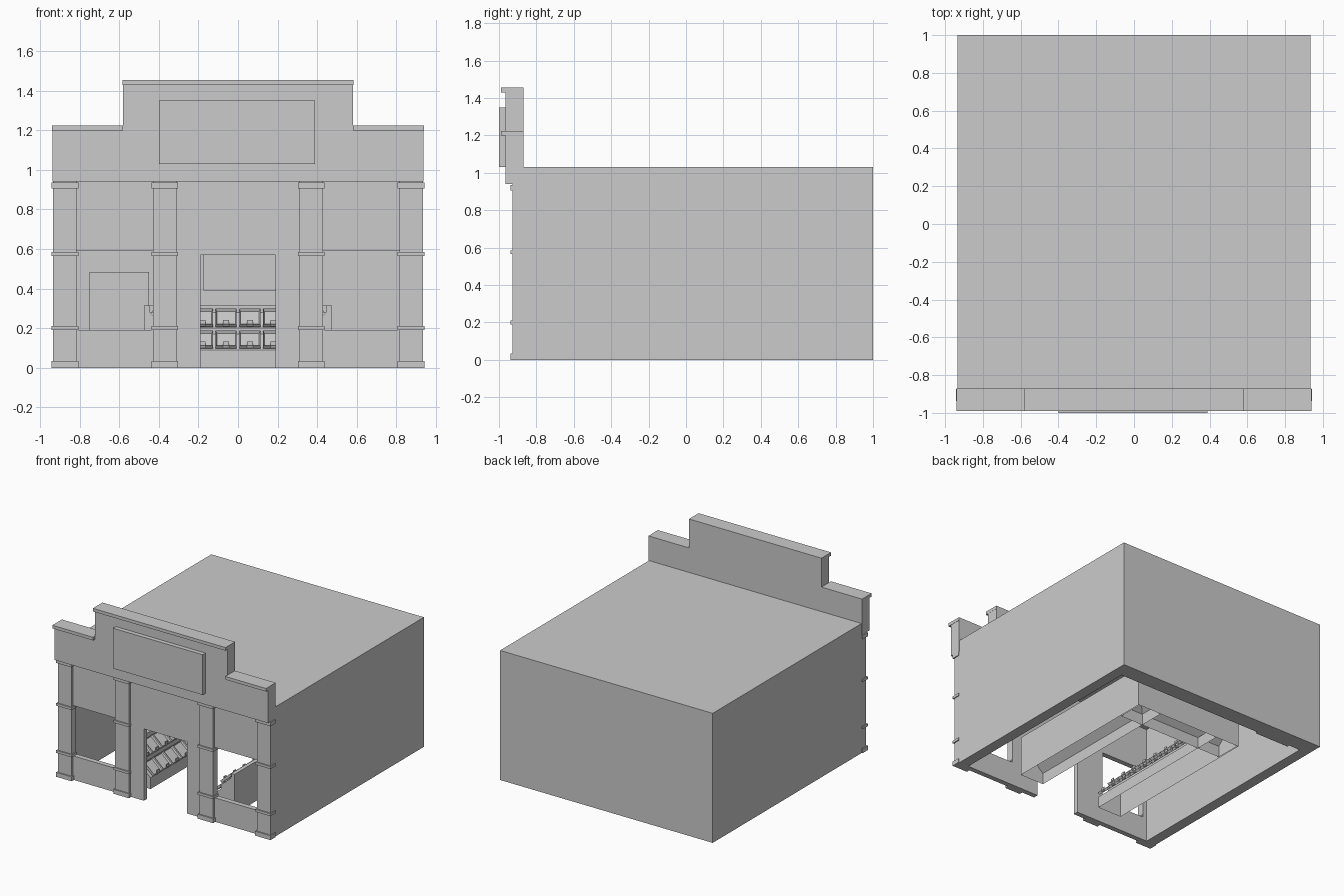
import bpy, bmesh
from math import radians, atan2
from mathutils import Matrix, Vector

if "Cube" in bpy.data.objects:
    bpy.data.objects.remove(bpy.data.objects["Cube"])


def finish(name, bm, matrix=None):
    bmesh.ops.recalc_face_normals(bm, faces=bm.faces)
    mesh = bpy.data.meshes.new(name)
    bm.to_mesh(mesh)
    bm.free()
    ob = bpy.data.objects.new(name, mesh)
    bpy.context.collection.objects.link(ob)
    if matrix is not None:
        ob.matrix_world = matrix
    return ob


def add_box(bm, x, y, z):
    size = Vector((x[1] - x[0], y[1] - y[0], z[1] - z[0]))
    mid = Vector((x[0] + x[1], y[0] + y[1], z[0] + z[1])) / 2
    m = Matrix.Translation(mid) @ Matrix.Diagonal((*size, 1))
    return bmesh.ops.create_cube(bm, size=1, matrix=m)["verts"]


def box(name, x, y, z):
    bm = bmesh.new()
    add_box(bm, x, y, z)
    return finish(name, bm)


def mirrored(x, s):
    return tuple(sorted((x[0] * s, x[1] * s)))


# Building shell: thick walls and roof, open underneath
W, IN = 0.935, 0.85
box("roof", (-W, W), (-0.87, 1), (0.94, 1.03))
box("back_wall", (-W, W), (0.87, 1), (0, 0.94))
for side, s in (("left", -1), ("right", 1)):
    box(side + "_wall", mirrored((IN, W), s), (-0.87, 0.87), (0, 0.94))

# Shopfront: sill and header of each window, jambs beside the doorway
FRONT = (-0.91, -0.87)
box("door_header", (-0.31, 0.31), FRONT, (0.57, 0.94))
for side, s in (("left", -1), ("right", 1)):
    box(side + "_door_jamb", mirrored((0.19, 0.31), s), FRONT, (0, 0.57))
    box(side + "_window_sill", mirrored((0.43, 0.815), s), FRONT, (0, 0.19))
    box(side + "_window_header", mirrored((0.43, 0.815), s), FRONT, (0.59, 0.94))

    # Pilasters with raised bands
    for part, (a, b) in (("inner", (0.31, 0.43)), ("corner", (0.815, W))):
        bm = bmesh.new()
        add_box(bm, mirrored((a, b), s), (-0.928, -0.87), (0, 0.94))
        for z in ((0, 0.035), (0.19, 0.21), (0.565, 0.585), (0.905, 0.935)):
            add_box(bm, mirrored((a - 0.008, b + 0.008), s), (-0.938, -0.873), z)
        finish(f"{side}_{part}_pilaster", bm)

# Stepped false front, coping and blank sign board
outline = [(-0.938, 0.94), (0.938, 0.94), (0.938, 1.2), (0.582, 1.2),
           (0.582, 1.43), (-0.582, 1.43), (-0.582, 1.2), (-0.938, 1.2)]
bm = bmesh.new()
face = bm.faces.new([bm.verts.new((x, -0.965, z)) for x, z in outline])
ext = bmesh.ops.extrude_face_region(bm, geom=[face])
bmesh.ops.translate(bm, vec=(0, 0.095, 0),
                    verts=[g for g in ext["geom"] if isinstance(g, bmesh.types.BMVert)])
finish("false_front", bm)
box("centre_coping", (-0.583, 0.583), (-0.99, -0.87), (1.43, 1.455))
for side, s in (("left", -1), ("right", 1)):
    box(side + "_coping", mirrored((0.582, 0.94), s), (-0.99, -0.87), (1.2, 1.225))
box("sign_board", (-0.4, 0.39), (-1, -0.965), (1.03, 1.35))

# Inside back wall: door panel and wall board
box("inner_door", (-0.75, -0.45), (0.85, 0.87), (0, 0.485))
box("wall_board", (-0.175, 0.4), (0.85, 0.87), (0.39, 0.75))


# Two-tier display counter: back at local y=0, front faces -y, open below
def counter(name, length, tray_x, matrix):
    profile = [(0, 0), (0, 0.315), (-0.03, 0.315), (-0.03, 0.28),
               (-0.12, 0.2), (-0.12, 0.17), (-0.21, 0.09), (-0.21, 0)]
    bm = bmesh.new()
    ends = [[bm.verts.new((x, y, z)) for y, z in profile]
            for x in (-length / 2, length / 2)]
    for loop in ends:
        bm.faces.new(loop)
    for i in range(len(profile) - 1):
        bm.faces.new((ends[0][i], ends[0][i + 1], ends[1][i + 1], ends[1][i]))
    finish(name, bm, matrix)

    # Tilted trays with hollow tops and small tags on the lips
    bm = bmesh.new()
    count = int((tray_x[1] - tray_x[0]) / 0.12)
    for y0, z0 in ((-0.22, 0.1), (-0.128, 0.21)):
        for i in range(count):
            xc = tray_x[0] + 0.12 * (i + 0.5)
            tilt = (Matrix.Translation((xc, y0, z0))
                    @ Matrix.Rotation(atan2(0.08, 0.09), 4, "X"))
            verts = add_box(bm, (-0.053, 0.053), (0, 0.115), (-0.004, 0.016))
            top = max({f for v in verts for f in v.link_faces},
                      key=lambda f: f.calc_center_median().z)
            bmesh.ops.inset_region(bm, faces=[top], thickness=0.008)
            bmesh.ops.translate(bm, verts=top.verts, vec=(0, 0, -0.014))
            ring = {v for f in bm.faces for v in f.verts
                    if any(u in verts for u in f.verts)}
            bmesh.ops.transform(bm, matrix=tilt, verts=list(ring))
            add_box(bm, (xc - 0.015, xc + 0.015), (y0 - 0.008, y0 - 0.003),
                    (z0, z0 + 0.032))
    finish(name + "_trays", bm, matrix)


counter("back_counter", 0.93, (-0.24, 0.24), Matrix.Translation((0, 0.62, 0)))
for side, s in (("left", -1), ("right", 1)):
    m = Matrix.Translation((0.475 * s, -0.05, 0)) @ Matrix.Rotation(radians(-90 * s), 4, "Z")
    # trays stop short of the corner with the back counter
    span = (-0.66, 0.42) if s < 0 else (-0.42, 0.66)
    counter(side + "_counter", 1.34, span, m)
